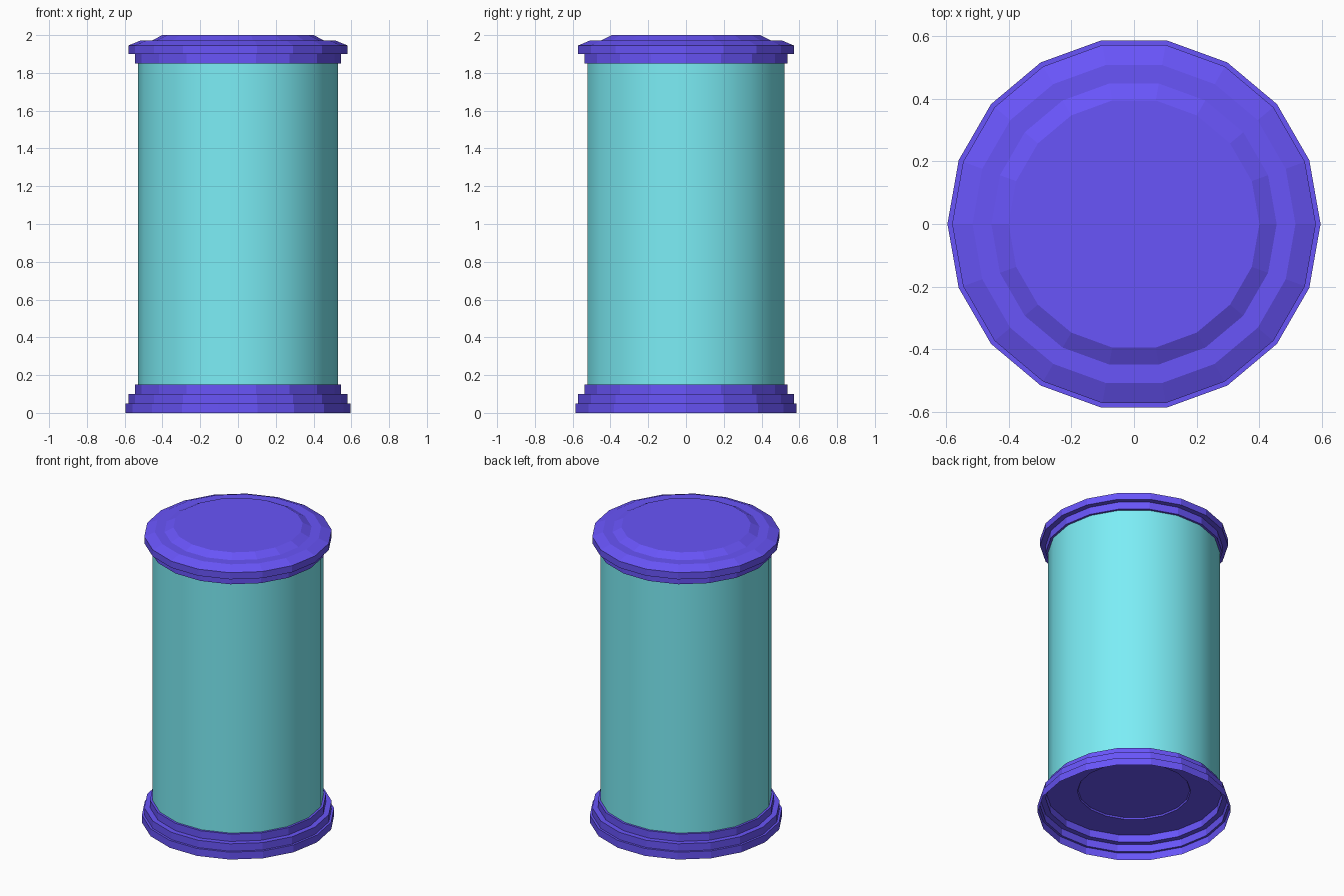
import bpy, bmesh, math

if "Cube" in bpy.data.objects:
    bpy.data.objects.remove(bpy.data.objects["Cube"])

SIDES = 18


def material(name, rgb):
    mat = bpy.data.materials.new(name)
    mat.diffuse_color = (*rgb, 1)
    mat.use_nodes = True
    mat.node_tree.nodes["Principled BSDF"].inputs["Base Color"].default_value = mat.diffuse_color
    return mat


def lathe(name, profile, mat, smooth_angle, close_first=False, close_last=False):
    """Revolve (radius, z) points round the z axis."""
    bm = bmesh.new()
    rings = []
    for r, z in profile:
        rings.append([bm.verts.new((r * math.cos(2 * math.pi * i / SIDES),
                                    r * math.sin(2 * math.pi * i / SIDES), z))
                      for i in range(SIDES)])
    for a, b in zip(rings, rings[1:]):
        for i in range(SIDES):
            j = (i + 1) % SIDES
            bm.faces.new((a[i], a[j], b[j], b[i]))
    if close_first:
        bm.faces.new(rings[0][::-1])
    if close_last:
        bm.faces.new(rings[-1])
    mesh = bpy.data.meshes.new(name)
    bm.to_mesh(mesh)
    bm.free()
    mesh.materials.append(mat)
    obj = bpy.data.objects.new(name, mesh)
    bpy.context.collection.objects.link(obj)
    bpy.ops.object.select_all(action='DESELECT')
    obj.select_set(True)
    bpy.context.view_layer.objects.active = obj
    if smooth_angle:
        bpy.ops.object.shade_smooth_by_angle(angle=math.radians(smooth_angle))
    return obj


blue = material("blue", (0.14, 0.09, 0.95))
cyan = material("cyan", (0.2, 0.85, 0.92))

# Stepped base: thin shell, open underneath, with a recessed floor
lathe("base", [(0.595, 0), (0.595, 0.05), (0.58, 0.05), (0.58, 0.10),
               (0.545, 0.10), (0.545, 0.15), (0.35, 0.15), (0.345, 0.16)],
      blue, 0, close_last=True)

# Smooth cylinder wall
lathe("body", [(0.53, 0.15), (0.53, 1.85)], cyan, 30)

# Stepped lid with a raised centre
lathe("lid", [(0.53, 1.85), (0.545, 1.85), (0.545, 1.90), (0.58, 1.90),
              (0.58, 1.945), (0.515, 1.972), (0.455, 1.972), (0.40, 2.0)],
      blue, 0, close_last=True)
